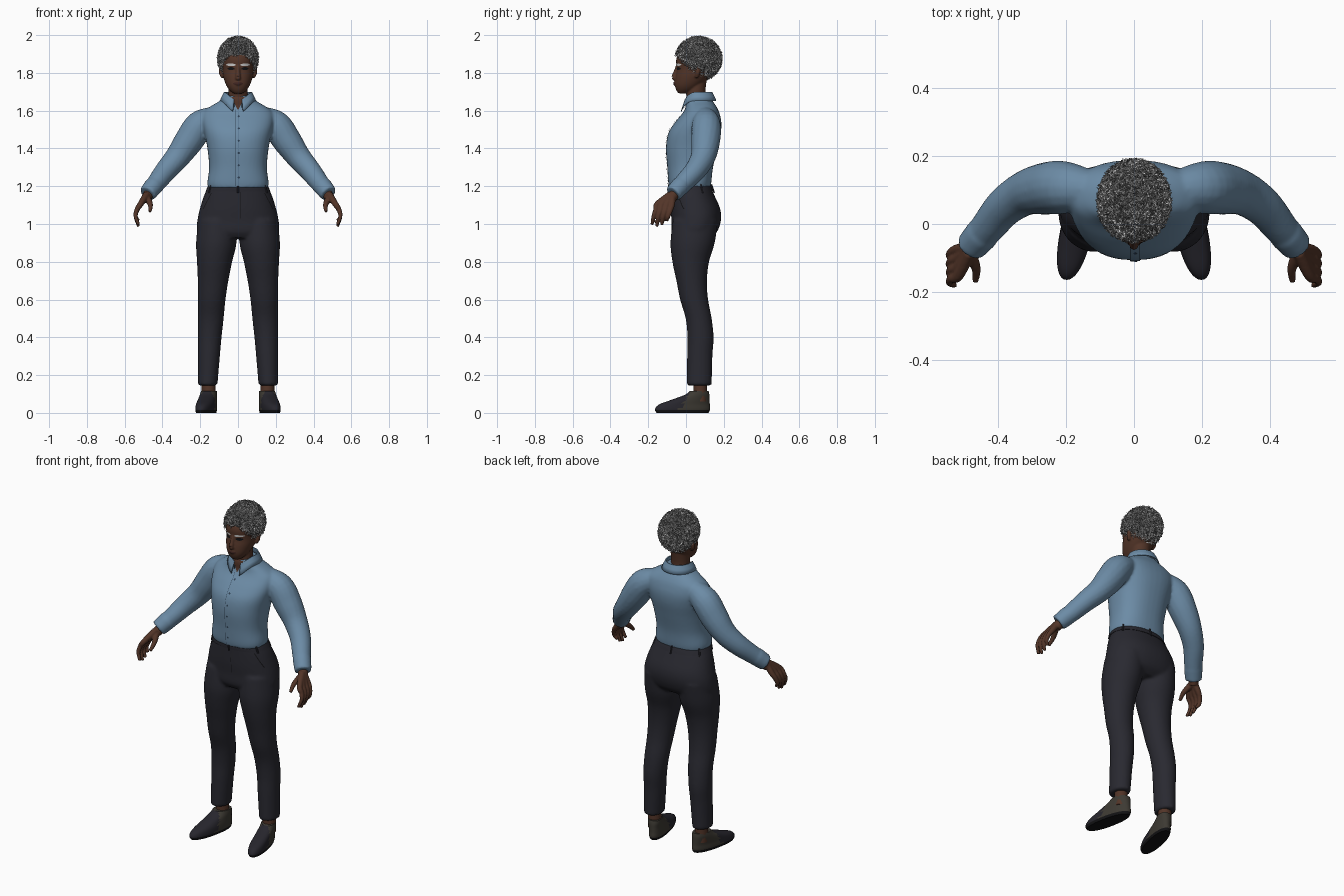
import bpy, bmesh, math, random
from mathutils import Vector
from mathutils.bvhtree import BVHTree

random.seed(4)
cube = bpy.data.objects.get("Cube")
if cube:
    bpy.data.objects.remove(cube, do_unlink=True)


def material(name, *rgb):
    m = bpy.data.materials.new(name)
    m.use_nodes = True
    m.diffuse_color = (*rgb, 1)
    bsdf = next(n for n in m.node_tree.nodes if n.type == 'BSDF_PRINCIPLED')
    bsdf.inputs["Base Color"].default_value = (*rgb, 1)
    return m


SKIN = material("dark brown skin", .085, .035, .021)
LIP = material("lip brown", .055, .02, .016)
SHIRT = material("soft blue cloth", .15, .26, .38)
SEAM = material("navy seam", .03, .055, .09)
TROUSER = material("charcoal cloth", .022, .022, .03)
SHOE = material("dark shoe", .02, .019, .026)
HEEL = material("olive brown shoe", .047, .042, .033)
BLACK = material("near black", .006, .006, .007)
WHITE = material("white hair", .62, .62, .62)
GREY = material("grey hair", .16, .16, .16)


def finish(name, bm, *mats):
    mesh = bpy.data.meshes.new(name)
    bmesh.ops.recalc_face_normals(bm, faces=bm.faces)
    bm.to_mesh(mesh)
    bm.free()
    ob = bpy.data.objects.new(name, mesh)
    bpy.context.collection.objects.link(ob)
    for m in mats:
        mesh.materials.append(m)
    return ob


def select(*obs):
    bpy.ops.object.select_all(action='DESELECT')
    for o in obs:
        o.select_set(True)
    bpy.context.view_layer.objects.active = obs[0]


def smooth(ob, degrees=50):
    select(ob)
    bpy.ops.object.shade_smooth_by_angle(angle=math.radians(degrees))
    return ob


def spline(keys, sub):
    # smooth curve through key tuples of any length
    keys = [Vector(k) for k in keys]
    out = []
    for i in range(len(keys) - 1):
        b, c = keys[i], keys[i + 1]
        a, d = keys[max(i - 1, 0)], keys[min(i + 2, len(keys) - 1)]
        for s in range(sub):
            t = s / sub
            out.append(b + (c - a) * t / 2 + (a * 2 - b * 5 + c * 4 - d) * t * t / 2
                       + (b * 3 - a - c * 3 + d) * t ** 3 / 2)
    return out + [keys[-1]]


def bridge(name, rings, mat, closed=True):
    bm = bmesh.new()
    vs = [[bm.verts.new(p) for p in ring] for ring in rings]
    n = len(vs[0])
    for a, b in zip(vs, vs[1:]):
        for i in range(n if closed else n - 1):
            j = (i + 1) % n
            bm.faces.new((a[i], a[j], b[j], b[i]))
    if closed:
        bm.faces.new(vs[0])
        bm.faces.new(vs[-1])
    return finish(name, bm, mat)


def loft(name, mat, keys, e=1.0, n=40, sub=5, lean=0):
    # stacked level ovals: height, centre x, centre y, half width, half depth
    power = lambda v: math.copysign(abs(v) ** e, v)
    rings = []
    for z, cx, cy, rx, ry in spline(keys, sub):
        ring = []
        for i in range(n):
            a = math.tau * i / n
            y = cy + ry * power(math.sin(a))
            ring.append((cx + rx * power(math.cos(a)) + lean * y, y, z))
        rings.append(ring)
    return bridge(name, rings, mat)


def tube(name, mat, side, keys, n=16, sub=5):
    # round limb along a path: x, y, z, radius
    pts = spline([(side * x, y, z, r) for x, y, z, r in keys], sub)
    rings = []
    for i, p in enumerate(pts):
        t = (pts[min(i + 1, len(pts) - 1)] - pts[max(i - 1, 0)]).to_3d()
        q = t.to_track_quat('Z', 'Y')
        rings.append([p.to_3d() + q @ Vector((math.cos(a), math.sin(a), 0)) * p[3]
                      for a in (math.tau * k / n for k in range(n))])
    return bridge(name, rings, mat)


def fuse(name, parts, voxel, rounds=4):
    select(*parts)
    bpy.ops.object.join()
    ob = parts[0]
    ob.name = name
    re = ob.modifiers.new("blend", 'REMESH')
    re.mode, re.voxel_size, re.use_smooth_shade = 'VOXEL', voxel, True
    sm = ob.modifiers.new("soften", 'SMOOTH')
    sm.iterations = rounds
    for m in (re.name, sm.name):
        bpy.ops.object.modifier_apply(modifier=m)
    return ob


def drape(name, mat, target, z0, z1, centre, half, nu=8, nv=10, lift=.003):
    # thin plate laid on the front of a part; centre and half width vary with height
    tree = BVHTree.FromPolygons([v.co for v in target.data.vertices],
                                [p.vertices for p in target.data.polygons])
    rows = []
    for j in range(nv + 1):
        v = j / nv
        row = []
        for i in range(nu + 1):
            x, z = centre(v) + half(v) * (2 * i / nu - 1), z0 + (z1 - z0) * v
            hit = tree.ray_cast(Vector((x, -1, z)), Vector((0, 1, 0)))[0]
            row.append((x, (hit.y if hit else 0) - lift, z))
        rows.append(row)
    return smooth(bridge(name, rows, mat, closed=False))


# Shirt: body, sleeves and cuffs blended together
shirt_parts = [loft("shirt_body", SHIRT, [
    (1.19, 0, .02, .157, .108), (1.22, 0, .02, .162, .114), (1.3, 0, .022, .153, .121),
    (1.4, 0, .03, .162, .136), (1.48, 0, .045, .178, .139), (1.54, 0, .065, .19, .122),
    (1.59, 0, .08, .185, .096), (1.62, 0, .08, .15, .082), (1.65, 0, .07, .1, .072),
    (1.68, 0, .065, .068, .062)], e=.85)]
for s in (1, -1):
    shirt_parts.append(tube("sleeve", SHIRT, s, [
        (.12, .1, 1.57, .055), (.2, .107, 1.525, .077), (.26, .104, 1.44, .077),
        (.32, .09, 1.355, .066), (.38, .05, 1.285, .058), (.43, -.01, 1.22, .051),
        (.475, -.063, 1.165, .043)]))
    shirt_parts.append(tube("cuff", SHIRT, s, [
        (.445, -.028, 1.203, .051), (.48, -.068, 1.16, .046)]))
shirt = fuse("shirt", shirt_parts, .008)

# Open neckline, placket and buttons
drape("open_neckline", SKIN, shirt, 1.605, 1.672, lambda v: 0, lambda v: .002 + .034 * v)
drape("placket", SHIRT, shirt, 1.2, 1.605, lambda v: .004, lambda v: .014, 4, 30, .004)
drape("placket_seam", SEAM, shirt, 1.2, 1.605, lambda v: -.011, lambda v: .001, 1, 30, .005)
for k in range(6):
    z = 1.24 + k * .065
    drape("button", SEAM, shirt, z, z + .012, lambda v: .004,
          lambda v: .006 * math.sin(math.pi * v), 2, 6, .006)

# Folded collar wrapping round the neck
rows = []
for out, drop in ((0, .045), (0, 0), (.006, -.001), (.018, .022), (.028, .045)):
    row = []
    for i in range(41):
        a = math.radians(16 + 328 * i / 40)
        f = max(0, math.cos(a))
        top = 1.698 - .045 * f ** 3
        row.append(((.068 + out) * math.sin(a), .065 - (.068 + out) * math.cos(a),
                    top - drop * (1 + .5 * f ** 6)))
    rows.append(row)
collar = bridge("collar", rows, SHIRT, closed=False)
collar.modifiers.new("thickness", 'SOLIDIFY').thickness = .004
smooth(collar)

# Trousers: hips and legs blended together
trouser_parts = [loft("hips", TROUSER, [
    (1.205, 0, .022, .153, .103), (1.15, 0, .035, .18, .116), (1.08, 0, .05, .202, .131),
    (1.02, 0, .054, .215, .131), (.96, 0, .045, .217, .12), (.925, 0, .035, .19, .09)], e=.9)]
for s in (1, -1):
    trouser_parts.append(loft("leg", TROUSER, [(z, s * cx, cy, rx, ry) for z, cx, cy, rx, ry in (
        (1.02, .11, .05, .1, .12), (.9, .115, .035, .107, .117), (.8, .124, .025, .093, .097),
        (.7, .132, .03, .081, .081), (.6, .139, .043, .073, .074), (.5, .144, .067, .068, .069),
        (.4, .15, .077, .063, .069), (.3, .154, .073, .058, .067), (.145, .161, .07, .052, .066))]))
trousers = fuse("trousers", trouser_parts, .009)
smooth(loft("waistband", TROUSER, [
    (1.172, 0, .029, .172, .115), (1.19, 0, .025, .164, .112), (1.207, 0, .022, .156, .107)], e=.9))
drape("fly_seam", BLACK, trousers, 1.03, 1.17, lambda v: .012, lambda v: .0015, 1)
for s in (1, -1):
    drape("pocket_seam", BLACK, trousers, 1.08, 1.165,
          lambda v: s * (.185 - .045 * v), lambda v: .002, 1)

# Belt loops
for a in range(30, 360, 60):
    x, y = math.cos(math.radians(a)), math.sin(math.radians(a))
    tube("belt_loop", TROUSER, 1, [(.178 * x, .03 + .119 * y, 1.165, .005),
                                   (.163 * x, .022 + .112 * y, 1.21, .005)], 6)

# Feet: ankles and slip-on shoes with a paler heel
for s in (1, -1):
    smooth(tube("ankle", SKIN, s, [(.155, .075, .06, .037), (.156, .075, .2, .036)]))
    shoe = smooth(loft("shoe", SHOE, [
        (0, s * .165, -.018, .044, .138), (.02, s * .165, -.018, .048, .146),
        (.045, s * .165, -.008, .047, .134), (.07, s * .167, .025, .045, .1),
        (.095, s * .168, .058, .043, .066), (.115, s * .168, .07, .04, .05)],
        e=.9, lean=-.2 * s), 40)
    for m in (HEEL, BLACK):
        shoe.data.materials.append(m)
    for p in shoe.data.polygons:
        c = p.center
        p.material_index = 2 if c.z < .014 else 1 if c.y > c.z * .6 - .045 else 0

# Hands: each finger runs from the wrist through its knuckle
for s in (1, -1):
    parts = [tube("wrist", SKIN, s, [(.455, -.04, 1.19, .028), (.487, -.077, 1.135, .027)])]
    for i, tip in enumerate((1.018, .995, .987, .997)):
        y = -.078 - .026 * i
        parts.append(tube("finger", SKIN, s, [
            (.484, -.072 - .004 * i, 1.155, .019), (.516, y + .004, 1.105, .016),
            (.535, y - .004, 1.075, .0135), (.542, y - .016, 1.04, .011),
            (.526, y - .024, tip, .0085)], 12))
    parts.append(tube("thumb", SKIN, s, [
        (.483, -.085, 1.14, .02), (.464, -.13, 1.103, .014), (.466, -.168, 1.067, .009)], 12))
    fuse("hand", parts, .0045, 2)

# Head, neck, nose, lips and ears blended together
head_parts = [
    loft("skull", SKIN, [
        (1.692, 0, -.015, .026, .026), (1.712, 0, 0, .048, .053), (1.74, 0, .015, .065, .074),
        (1.78, 0, .035, .078, .091), (1.82, 0, .05, .083, .099), (1.87, 0, .056, .086, .108),
        (1.91, 0, .064, .08, .1), (1.95, 0, .07, .06, .07), (1.972, 0, .07, .025, .03)], e=.92),
    loft("neck", SKIN, [(1.6, 0, .065, .056, .055), (1.68, 0, .052, .052, .05),
                        (1.78, 0, .06, .052, .052)]),
    tube("nose", SKIN, 1, [(0, -.042, 1.842, .01), (0, -.057, 1.8, .011),
                           (0, -.063, 1.777, .014), (0, -.048, 1.763, .011)]),
    tube("mouth", SKIN, 1, [(-.027, -.042, 1.743, .006), (0, -.055, 1.744, .012),
                            (.027, -.042, 1.743, .006)])]
for s in (1, -1):
    head_parts.append(tube("nostril", SKIN, s, [(.008, -.052, 1.772, .01),
                                                (.016, -.048, 1.77, .008)]))
    head_parts.append(tube("ear", SKIN, s, [(.08, .055, 1.775, .009), (.088, .062, 1.8, .013),
                                            (.088, .066, 1.825, .012)]))
head = fuse("head", head_parts, .0045, 3)
drape("lips", LIP, head, 1.733, 1.753, lambda v: 0,
      lambda v: .003 + .024 * math.sin(math.pi * v), lift=.0015)
for s in (1, -1):
    drape("eye", BLACK, head, 1.814, 1.831, lambda v: s * .037,
          lambda v: .004 + .016 * math.sin(math.pi * v), lift=.0015)
    drape("eyebrow", WHITE, head, 1.837, 1.849, lambda v: s * (.035 + .005 * v),
          lambda v: .014 + .012 * math.sin(math.pi * v), lift=.004)

# Hair: rounded cap covered with short tapered tufts
MID, SIZE = Vector((0, .067, 1.875)), Vector((.098, .114, .108))


def hairy(p):
    return p.z + p.y > 1.85 and p.z > 1.735


bm = bmesh.new()
bmesh.ops.create_icosphere(bm, subdivisions=5, radius=1)
for v in bm.verts:
    v.co = MID + v.co * SIZE
bmesh.ops.delete(bm, geom=[f for f in bm.faces if not hairy(f.calc_center_median())],
                 context='FACES')
smooth(finish("hair_cap", bm, GREY))

bm = bmesh.new()
for k in range(4200):
    n = Vector([random.gauss(0, 1) for _ in range(3)]).normalized()
    root = MID + n * SIZE
    if not hairy(root):
        continue
    stray = Vector([random.uniform(-1, 1) for _ in range(3)])
    flat = (stray - n * stray.dot(n)).normalized()
    across = n.cross(flat) * .0024
    bend = root + flat * .011 + n * random.uniform(.005, .011)
    tip = bend + flat * .008 + n * random.uniform(-.003, .007)
    rings = [[bm.verts.new(c + w) for w in (across, -across, n * .003)] for c in (root, bend)]
    end = bm.verts.new(tip)
    shade = 0 if random.random() < .6 else 1
    for i in range(3):
        j = (i + 1) % 3
        bm.faces.new((rings[0][i], rings[0][j], rings[1][j], rings[1][i])).material_index = shade
        bm.faces.new((rings[1][i], rings[1][j], end)).material_index = shade
finish("hair_tufts", bm, WHITE, GREY)
